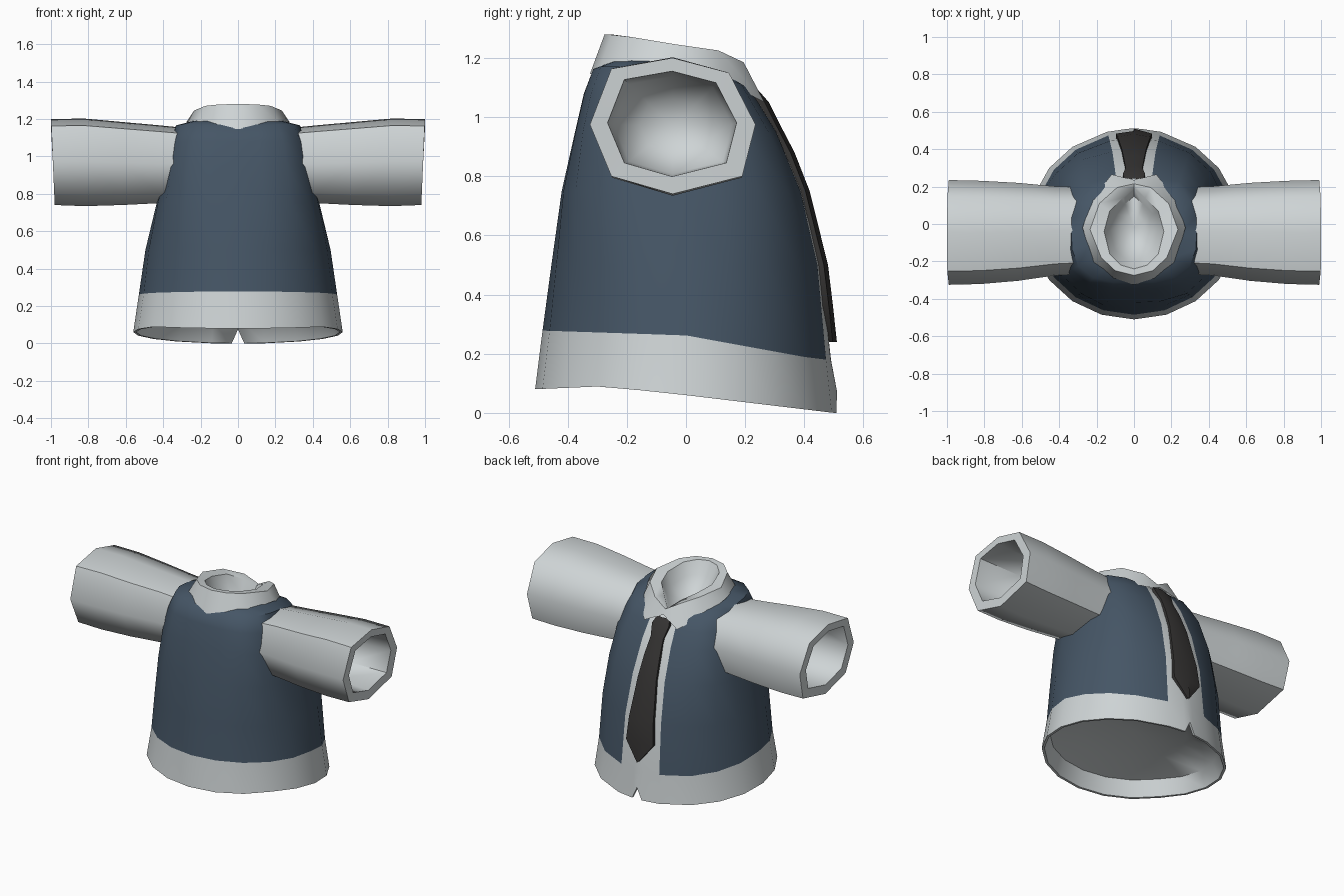
import bpy, bmesh, math

if "Cube" in bpy.data.objects:
    bpy.data.objects.remove(bpy.data.objects["Cube"])


def material(name, rgb):
    m = bpy.data.materials.new(name)
    m.diffuse_color = (*rgb, 1)
    m.use_nodes = True
    m.node_tree.nodes["Principled BSDF"].inputs["Base Color"].default_value = m.diffuse_color
    return m


WHITE = material("shirt_white", (0.62, 0.66, 0.67))
BLUE = material("vest_blue", (0.060, 0.092, 0.132))
DARK = material("tie_dark", (0.036, 0.034, 0.033))


def loft(name, rings, mats, rule=lambda row, col: 0, closed=True):
    """Skin a list of equal-length point rings; collapsed rings become caps."""
    bm = bmesh.new()
    vs = [[bm.verts.new(p) for p in r] for r in rings]
    n = len(rings[0])
    for i in range(len(rings) - 1):
        for j in range(n if closed else n - 1):
            k = (j + 1) % n
            f = bm.faces.new((vs[i][j], vs[i][k], vs[i + 1][k], vs[i + 1][j]))
            f.material_index = rule(i, j)
    bmesh.ops.remove_doubles(bm, verts=bm.verts, dist=0.0005)
    bmesh.ops.recalc_face_normals(bm, faces=bm.faces)
    me = bpy.data.meshes.new(name)
    bm.to_mesh(me)
    bm.free()
    for m in mats:
        me.materials.append(m)
    ob = bpy.data.objects.new(name, me)
    bpy.context.collection.objects.link(ob)
    bpy.context.view_layer.objects.active = ob
    ob.select_set(True)
    bpy.ops.object.shade_smooth_by_angle(angle=math.radians(55))
    ob.select_set(False)
    return ob


def interp(y, pts):
    for (y0, z0), (y1, z1) in zip(pts, pts[1:]):
        if y <= y1:
            return z0 + (z1 - z0) * max(0, (y - y0) / (y1 - y0))
    return pts[-1][1]


# Torso: superellipse rings, angle measured from the tie side (+y)
HALF = [0, 3.5, 15, 36, 54, 72, 90, 108, 126, 144, 162, 180]
ANG = HALF + [360 - a for a in HALF[-2:0:-1]]


def section(a, yb, yf, n, zfun):
    out = []
    for deg in ANG:
        s, c = math.sin(math.radians(deg)), math.cos(math.radians(deg))
        r = (abs(s) ** n + abs(c) ** n) ** (-1 / n)
        y = (yb + yf) / 2 + (yf - yb) / 2 * c * r
        out.append((a * s * r, y, zfun(y, deg)))
    return out


def hem(y, deg):
    # wavy hem with a small notch below the tie
    return 0.075 if deg == 0 else interp(y, [(-0.51, 0.08), (-0.28, 0.09), (0, 0.06), (0.5, 0.0)])


def vest_hem(y, deg):
    return interp(y, [(-0.48, 0.278), (0, 0.262), (0.45, 0.18)])


def tilt(zb, zf, yb, yf, bump):
    return lambda y, deg: zb + (zf - zb) * (y - yb) / (yf - yb) + bump * abs(math.sin(math.radians(deg)))


torso = [
    [(0, 0, 0.24)] * len(ANG),
    section(0.32, -0.29, 0.29, 2, lambda y, d: 0.22),
    section(0.51, -0.465, 0.46, 2, lambda y, d: hem(y, 90) + 0.10),
    section(0.545, -0.495, 0.495, 2, hem),
    section(0.56, -0.51, 0.51, 2, hem),
    section(0.53, -0.485, 0.49, 2, vest_hem),
]
for zb, zf, a, yb, yf, n, bump in [
        (0.50, 0.50, 0.495, -0.455, 0.455, 2.2, 0),
        (0.75, 0.75, 0.435, -0.42, 0.39, 2.8, 0),
        (0.95, 0.95, 0.388, -0.375, 0.305, 3.5, 0),
        (1.08, 1.04, 0.362, -0.345, 0.25, 3.4, 0.005),
        (1.15, 1.085, 0.335, -0.317, 0.215, 2.9, 0.04),
        (1.17, 1.10, 0.25, -0.27, 0.19, 2.3, 0.045)]:
    torso.append(section(a, yb, yf, n, tilt(zb, zf, yb, yf, bump)))


def torso_colour(row, col):
    mid = (ANG[col] + (ANG[col + 1] if col + 1 < len(ANG) else 360)) / 2
    return 1 if row >= 5 and 15 < mid < 345 else 0


loft("shirt_and_vest", torso, [WHITE, BLUE], torso_colour)

# Sleeves: eight-sided thick tubes with a dished inside
OCT = [(0, 1), (.68, .78), (1, .02), (.84, -.74), (0, -1), (-.74, -.74), (-1, .02), (-.74, .84)]
STATIONS = [(0.28, -0.035, 0.232, 0.957, 0.195), (0.42, -0.037, 0.238, 0.958, 0.208),
            (0.62, -0.042, 0.262, 0.962, 0.222), (0.82, -0.045, 0.276, 0.968, 0.234),
            (1.0, -0.045, 0.28, 0.97, 0.23), (1.0, -0.047, 0.218, 0.977, 0.178),
            (0.72, -0.045, 0.20, 0.972, 0.165), (0.62, -0.045, 0.11, 0.97, 0.09),
            (0.60, -0.045, 0, 0.97, 0)]
for side, name in ((1, "right_sleeve"), (-1, "left_sleeve")):
    rings = []
    for x, cy, ry, cz, rz in STATIONS:
        slant = 0.01 if x == 1.0 else 0
        if rz == 0:
            rings.append([(side * x, cy, cz)] * 8)
        else:
            rings.append([(side * (x - slant * (1 - v)), cy + ry * u, cz + rz * v) for u, v in OCT])
    loft(name, rings, [WHITE])

# Collar: half columns of (rim, fold, lower edge), mirrored
COLS = [
    ((0, .19, 1.13), (0, .215, 1.135), (0, .235, 1.105)),
    ((.06, .14, 1.18), (.09, .195, 1.185), (.12, .265, 1.05)),
    ((.13, .07, 1.22), (.185, .11, 1.225), (.225, .13, 1.12)),
    ((.16, -.04, 1.24), (.235, -.03, 1.245), (.275, -.02, 1.185)),
    ((.13, -.16, 1.265), (.175, -.18, 1.27), (.22, -.205, 1.18)),
    ((.07, -.22, 1.275), (.10, -.25, 1.278), (.11, -.292, 1.165)),
    ((0, -.24, 1.278), (0, -.275, 1.28), (0, -.325, 1.145))]


def mirrored(pts):
    return pts + [(-x, y, z) for x, y, z in pts[-2:0:-1]]


rim, fold, low = (mirrored([c[k] for c in COLS]) for k in range(3))
dish = [(x * .8, -.02 + (y + .02) * .8, z - .08) for x, y, z in rim]
deep = [(x * .4, -.02 + (y + .02) * .4, 1.09) for x, y, z in rim]
loft("collar", [low, fold, rim, dish, deep, [(0, -.02, 1.08)] * len(rim)], [WHITE])

# Tie: ridge with swept-back edges (z, half width, y)
TIE = [(1.09, .045, .245), (1.05, .06, .28), (.98, .045, .315), (.88, .055, .367), (.75, .066, .418),
       (.50, .088, .48), (.36, .097, .497), (.24, .004, .51)]
rings = [[(w, y - .06, z), (w, y - .014, z), (0, y, z), (-w, y - .014, z), (-w, y - .06, z)]
         for z, w, y in TIE]
loft("tie", rings, [DARK])
